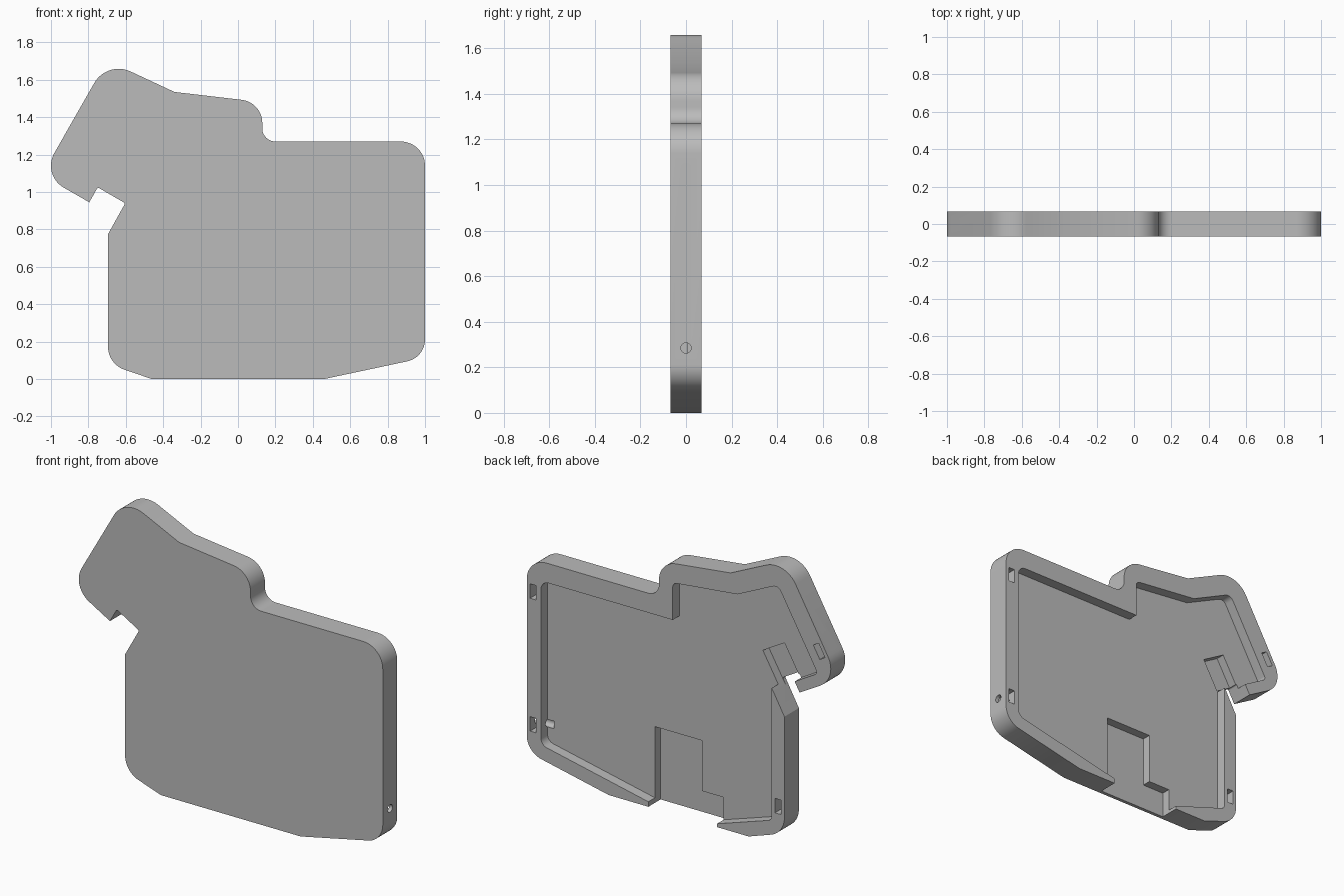
import bpy, bmesh, math
from mathutils import Vector, Matrix

cube = bpy.data.objects.get("Cube")
if cube:
    bpy.data.objects.remove(cube, do_unlink=True)

HALF = 0.068      # half thickness of the case
FLOOR = 0.006     # cavity floor
DEEP = -0.047     # deeper pockets

grey = bpy.data.materials.new("case_grey")
grey.use_nodes = True
grey.diffuse_color = (0.5, 0.5, 0.5, 1)
grey.node_tree.nodes["Principled BSDF"].inputs["Base Color"].default_value = (0.5, 0.5, 0.5, 1)


def rounded(corners, steps=12):
    """Replace each (x, z, radius) corner with a tangent arc."""
    out = []
    for i, (x, z, r) in enumerate(corners):
        p = Vector((x, z))
        if not r:
            out.append(p)
            continue
        a = (Vector(corners[i - 1][:2]) - p).normalized()
        b = (Vector(corners[(i + 1) % len(corners)][:2]) - p).normalized()
        half = a.angle(b) / 2
        centre = p + (a + b).normalized() * r / math.sin(half)
        start = p + a * r / math.tan(half) - centre
        end = p + b * r / math.tan(half) - centre
        sweep = math.atan2(start.x * end.y - start.y * end.x, start.dot(end))
        for k in range(steps + 1):
            out.append(centre + Matrix.Rotation(sweep * k / steps, 2) @ start)
    return out


def finish(name, bm):
    bmesh.ops.recalc_face_normals(bm, faces=bm.faces)
    mesh = bpy.data.meshes.new(name)
    bm.to_mesh(mesh)
    bm.free()
    mesh.materials.append(grey)
    obj = bpy.data.objects.new(name, mesh)
    bpy.context.collection.objects.link(obj)
    return obj


def prism(name, corners, y0, y1):
    """Extrude an x-z profile from y0 to y1."""
    bm = bmesh.new()
    face = bm.faces.new([bm.verts.new((p.x, y0, p.y)) for p in rounded(corners)])
    new = bmesh.ops.extrude_face_region(bm, geom=[face])["geom"]
    bmesh.ops.translate(bm, vec=(0, y1 - y0, 0),
                        verts=[v for v in new if isinstance(v, bmesh.types.BMVert)])
    return finish(name, bm)


def rod(name, start, direction, length, radius):
    """Cylinder running from start along direction."""
    bm = bmesh.new()
    bmesh.ops.create_cone(bm, cap_ends=True, segments=24, radius1=radius,
                          radius2=radius, depth=length)
    d = Vector(direction).normalized()
    turn = d.to_track_quat("Z", "Y").to_matrix().to_4x4()
    bm.transform(Matrix.Translation(Vector(start) + d * length / 2) @ turn)
    return finish(name, bm)


# Outer body
case = prism("case_shell", [
    (-0.46, 0, 0), (0.46, 0, 0), (1, 0.115, 0.12), (1, 1.27, 0.13),
    (0.13, 1.27, 0.07), (0.13, 1.48, 0.125), (-0.34, 1.535, 0),
    (-0.70, 1.703, 0.15), (-1.049, 1.091, 0.135), (-0.795, 0.945, 0),
    (-0.75, 1.025, 0.01), (-0.603, 0.94, 0.01), (-0.695, 0.775, 0),
    (-0.695, 0.08, 0.13)], -HALF, HALF)

# Open cavity in the back
cutters = [prism("cavity_cutter", [
    (-0.252, -0.1, 0), (0.2, -0.1, 0), (0.2, 0.03, 0), (0.907, 0.18, 0.05),
    (0.907, 1.154, 0.05), (0.04, 1.154, 0), (0.04, 1.375, 0.03),
    (-0.385, 1.42, 0), (-0.653, 1.546, 0.04), (-0.914, 1.09, 0.02),
    (-0.75, 0.995, 0), (-0.68, 0.93, 0), (-0.61, 0.922, 0),
    (-0.61, 0.137, 0.03), (-0.252, 0.02, 0)], FLOOR, 0.2)]

# Stepped pocket that runs out through the lower edge
cutters.append(prism("lower_pocket_cutter", [
    (-0.252, -0.1, 0), (0.2, -0.1, 0), (0.2, 0.453, 0), (-0.108, 0.453, 0),
    (-0.108, 0.153, 0), (-0.252, 0.153, 0)], DEEP, 0.1))

# Tilted pocket above the notch
cutters.append(prism("notch_pocket_cutter", [
    (-0.51, 1.097, 0), (-0.652, 1.179, 0), (-0.762, 0.989, 0), (-0.62, 0.907, 0)],
    DEEP, 0.1))

# Round blind holes in the floor
for x in (0.67, -0.344):
    for z in (0.38, 0.875):
        cutters.append(rod("floor_hole_cutter", (x, DEEP, z), (0, 1, 0), 0.1, 0.046))

# Side screw holes, each crossing a nut slot in the rim
for x, z, dx, dz, reach in [(1, 0.285, -1, 0, 0.135), (1, 1.075, -1, 0, 0.135),
                            (-0.695, 0.23, 1, 0, 0.135),
                            (-0.96, 1.246, 0.866, -0.5, 0.165)]:
    entry, d = Vector((x, z)), Vector((dx, dz))
    outside = entry - d * 0.05
    cutters.append(rod("screw_hole_cutter", (outside.x, 0, outside.y), (dx, 0, dz),
                       reach + 0.05, 0.023))
    side = Vector((-dz, dx)) * 0.043
    middle, wide = entry + d * 0.042, d * 0.02
    slot = [middle + wide + side, middle - wide + side,
            middle - wide - side, middle + wide - side]
    cutters.append(prism("nut_slot_cutter", [(p.x, p.y, 0) for p in slot], -0.043, 0.1))

for cutter in cutters:
    cutter.hide_render = True
    mod = case.modifiers.new(cutter.name, "BOOLEAN")
    mod.operation = "DIFFERENCE"
    mod.solver = "EXACT"
    mod.object = cutter

# Bake the cuts and drop the cutters
bpy.context.view_layer.update()
baked = bpy.data.meshes.new_from_object(case.evaluated_get(bpy.context.evaluated_depsgraph_get()))
case.modifiers.clear()
case.data = baked
for cutter in cutters:
    bpy.data.objects.remove(cutter, do_unlink=True)

bpy.ops.object.select_all(action="DESELECT")
case.select_set(True)
bpy.context.view_layer.objects.active = case
bpy.ops.object.shade_smooth_by_angle(angle=math.radians(20))
